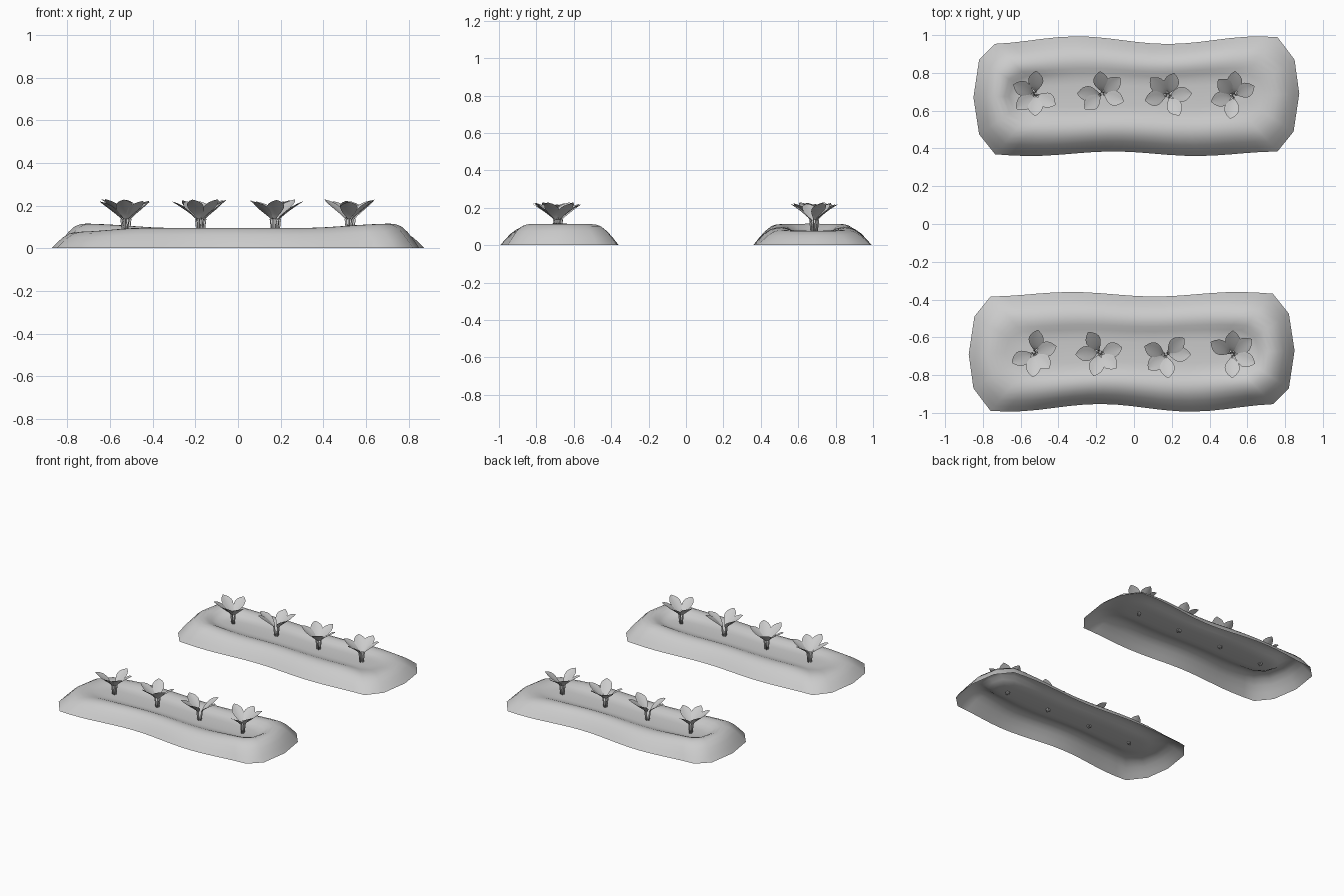
import bpy, bmesh, random
from math import sin, cos, pi, radians
from mathutils import Vector, Matrix

random.seed(4)
if "Cube" in bpy.data.objects:
    bpy.data.objects.remove(bpy.data.objects["Cube"])

grey = bpy.data.materials.new("light_grey")
grey.use_nodes = True
colour = (0.6, 0.6, 0.6, 1)
grey.diffuse_color = colour
grey.node_tree.nodes["Principled BSDF"].inputs["Base Color"].default_value = colour

VALLEY = 0.07
CENTRE = Vector((-0.012, -0.68))


def finish(bm, name, turn):
    """Turn the part into its bed's place and make a smooth object of it."""
    bm.transform(Matrix.Rotation(turn, 4, "Z"))
    mesh = bpy.data.meshes.new(name)
    bm.to_mesh(mesh)
    bm.free()
    mesh.materials.append(grey)
    mesh.shade_smooth()
    obj = bpy.data.objects.new(name, mesh)
    bpy.context.collection.objects.link(obj)


def ramp(a, b, x):
    t = min(max((x - a) / (b - a), 0), 1)
    return t * t * (3 - 2 * t)


def rim_height(x):
    # the bank is tall at one end and slumps at the other
    return 0.095 + 0.02 * ramp(0.3, 0.72, x) - 0.018 * ramp(-0.45, -0.75, x)


def outline():
    """Wavy long sides joined by chamfered ends, counter-clockwise."""
    n = 18
    xs = [-0.76 + 1.495 * i / n for i in range(n + 1)]
    front = [(x, -0.973 - 0.02 * cos(2 * pi * (x - 0.3) / 0.96)) for x in xs]
    back = [(x, -0.372 + 0.012 * cos(2 * pi * (x + 0.33) / 0.88)) for x in xs]
    right = [(0.82, -0.87), (0.85, -0.67), (0.82, -0.475)]
    left = [(-0.845, -0.49), (-0.875, -0.69), (-0.85, -0.87)]
    return [Vector(p) for p in front + right + back[::-1] + left]


def soil_bed(name, turn):
    # (inset, height fraction, inside the bank?)
    profile = [(0, 0, False), (0.025, 0.32, False), (0.055, 0.66, False),
               (0.085, 0.89, False), (0.115, 0.99, False), (0.14, 1, True),
               (0.165, 0.8, True), (0.19, 0.4, True), (0.215, 0.12, True),
               (0.25, 0, True)]
    bm = bmesh.new()
    rings = []
    for inset, f, inside in profile:
        ring = []
        for p in outline():
            d = p - CENTRE
            x = CENTRE.x + d.x * (1 - inset / 0.863)
            y = CENTRE.y + d.y * (1 - inset / 0.305)
            h = rim_height(x)
            z = VALLEY + (h - VALLEY) * f if inside else h * f
            ring.append(bm.verts.new((x, y, z)))
        rings.append(ring)
    n = len(rings[0])
    for a, b in zip(rings, rings[1:]):
        for i in range(n):
            j = (i + 1) % n
            bm.faces.new((a[i], a[j], b[j], b[i]))
    bm.faces.new(rings[-1])
    finish(bm, name, turn)


def add_leaf(bm, base, angle):
    """Cupped oval leaf rising outward from the top of its stalk."""
    reach = random.uniform(0.105, 0.12)
    rise = random.uniform(0.085, 0.1)
    spin = Matrix.Rotation(angle, 3, "Z")
    rows = 8
    previous = None
    for i in range(rows + 1):
        t = i / rows
        w = 0.04 * sin(pi * t ** 1.1) ** 0.8 if 0 < i < rows else 0.002
        r = 0.012 + reach * t
        z = 0.13 + rise * t ** 0.8
        row = [bm.verts.new(base + spin @ Vector((r, s * w, z + 0.2 * w * abs(s))))
               for s in (-1, -0.5, 0, 0.5, 1)]
        if previous:
            for k in range(4):
                bm.faces.new((previous[k], row[k], row[k + 1], previous[k + 1]))
        previous = row


def add_stalk(bm, base, angle):
    """Thin five-sided stalk leaning from the root to its leaf."""
    out = Vector((cos(angle), sin(angle), 0))
    low = base + out * 0.008 + Vector((0, 0, 0.055))
    high = base + out * 0.018 + Vector((0, 0, 0.138))
    axis = high - low
    place = Matrix.Translation((low + high) / 2) @ axis.to_track_quat("Z", "Y").to_matrix().to_4x4()
    bmesh.ops.create_cone(bm, cap_ends=True, segments=5, radius1=0.005,
                          radius2=0.005, depth=axis.length, matrix=place)


# Plants along a bed: place and the direction of each leaf
PLANTS = [((-0.53, -0.68), (80, 15, -45, -92, 205)),
          ((-0.18, -0.68), (120, 12, -45, 255, 185)),
          ((0.17, -0.69), (160, 42, 0, 275, 220)),
          ((0.52, -0.69), (270, 150, 88, 38, -22))]

for side, turn in (("front", 0), ("back", pi)):
    soil_bed(side + "_soil_bed", turn)
    for number, (spot, angles) in enumerate(PLANTS, 1):
        base = Vector((*spot, 0))
        leaves, stalks = bmesh.new(), bmesh.new()
        for a in angles:
            add_leaf(leaves, base, radians(a))
            add_stalk(stalks, base, radians(a))
        finish(leaves, f"{side}_leaves_{number}", turn)
        finish(stalks, f"{side}_stalks_{number}", turn)
